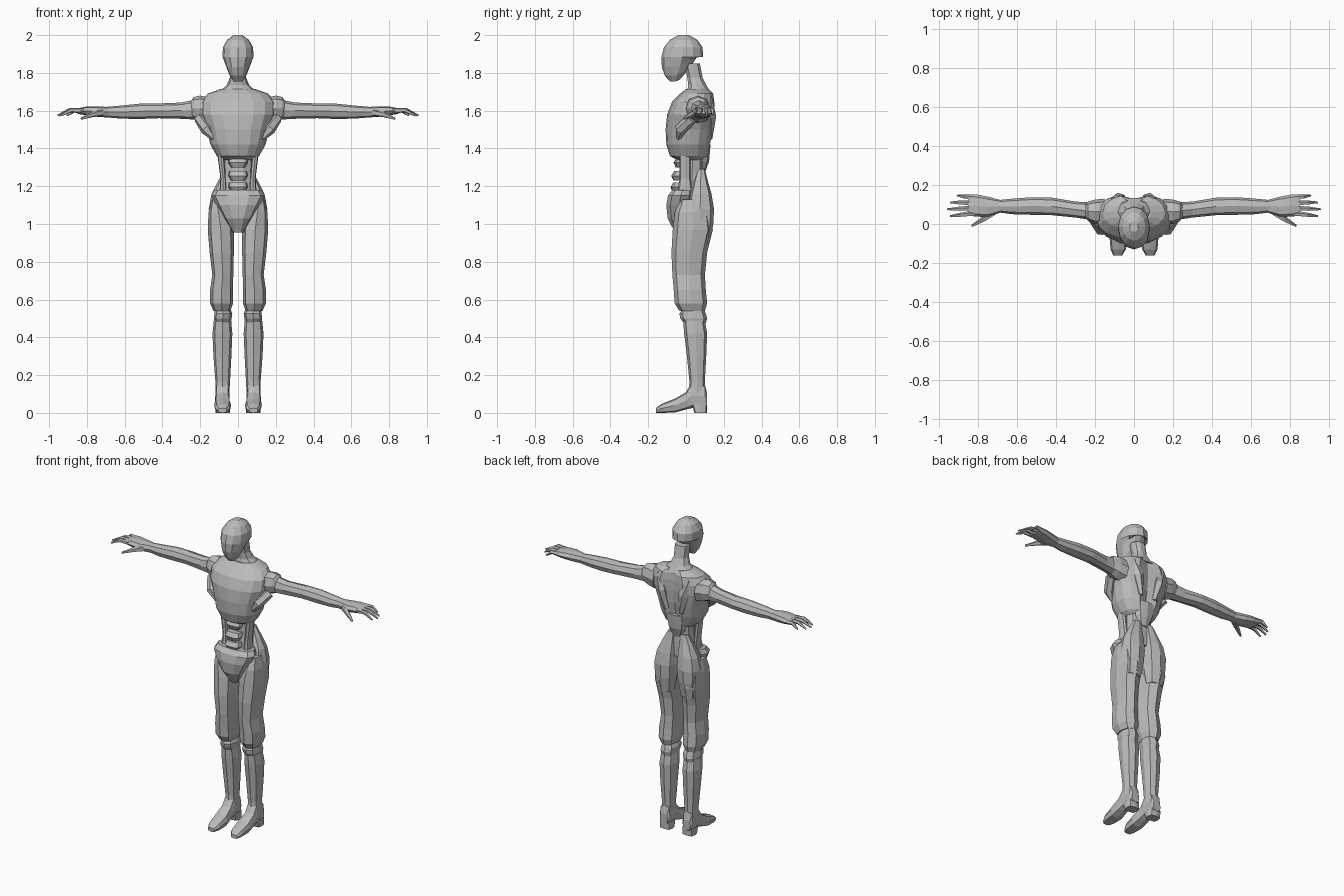
import bpy, bmesh, math
from mathutils import Vector

cube = bpy.data.objects.get("Cube")
if cube:
    bpy.data.objects.remove(cube, do_unlink=True)

grey = bpy.data.materials.new("plain grey")
grey.use_nodes = True
grey.diffuse_color = (.5, .5, .5, 1)
grey.node_tree.nodes["Principled BSDF"].inputs["Base Color"].default_value = grey.diffuse_color


def skin(name, loops, mirrored=False, shape=None):
    """Bridge closed loops of points, cap both ends, flat shaded."""
    bm = bmesh.new()
    rings = [[bm.verts.new(point) for point in loop] for loop in loops]
    count = len(rings[0])
    for low, high in zip(rings, rings[1:]):
        for i in range(count):
            j = (i + 1) % count
            bm.faces.new((low[i], low[j], high[j], high[i]))
    bm.faces.new(rings[0])
    bm.faces.new(rings[-1])
    if shape:
        for vert in bm.verts:
            shape(vert.co)
    bmesh.ops.recalc_face_normals(bm, faces=bm.faces)
    mesh = bpy.data.meshes.new(name)
    bm.to_mesh(mesh)
    bm.free()
    mesh.materials.append(grey)
    obj = bpy.data.objects.new(name, mesh)
    bpy.context.collection.objects.link(obj)
    if mirrored:
        obj.modifiers.new("both sides", "MIRROR").use_axis[0] = True
    return obj


def outline(low_a, high_a, low_b, high_b, sides, power):
    """Rounded-box section filling the given extents."""
    points = []
    for i in range(sides):
        turn = math.tau * i / sides
        c, s = math.cos(turn), math.sin(turn)
        c = math.copysign(abs(c) ** (2 / power), c)
        s = math.copysign(abs(s) ** (2 / power), s)
        points.append(((low_a + high_a + (high_a - low_a) * c) / 2,
                       (low_b + high_b + (high_b - low_b) * s) / 2))
    return points


def central(name, sections, sides=12, power=2.3, shape=None):
    """Upright body part on the centre line: height, half width, front, back."""
    return skin(name, [[(a, b, z) for a, b in outline(-half, half, front, back, sides, power)]
                       for z, half, front, back in sections], shape=shape)


def upright(name, sections, sides=8, power=2.5):
    """Paired upright part: height, inner, outer, front, back."""
    return skin(name, [[(a, b, z) for a, b in outline(*extent, sides, power)]
                       for z, *extent in sections], mirrored=True)


def sideways(name, sections, sides=8, power=2.3):
    """Paired part along x: reach, front, back, bottom, top."""
    return skin(name, [[(x, a, b) for a, b in outline(*extent, sides, power)]
                       for x, *extent in sections], mirrored=True)


def rod(name, path, radii, sides=5):
    """Paired tapered rod following a path."""
    path = [Vector(point) for point in path]
    loops = []
    for i, (point, radius) in enumerate(zip(path, radii)):
        along = path[min(i + 1, len(path) - 1)] - path[max(i - 1, 0)]
        turn = along.to_track_quat("Z", "Y")
        loops.append([point + turn @ Vector((radius * math.cos(math.tau * k / sides),
                                             radius * math.sin(math.tau * k / sides), 0))
                      for k in range(sides)])
    return skin(name, loops, mirrored=True)


# Head: egg shape with the chin pulled forward and the nape raised
def lift_nape(co):
    if co.z < 1.84:
        co.z += max(0, co.y + .05) * .6

central("head", [(1.755, .022, -.085, -.03), (1.785, .045, -.112, .02),
                 (1.83, .066, -.128, .07), (1.885, .082, -.13, .09),
                 (1.935, .08, -.117, .088), (1.975, .058, -.085, .06),
                 (2, .022, -.04, .015)], power=2.1, shape=lift_nape)
central("neck", [(1.69, .11, .0, .135), (1.735, .06, .01, .11),
                 (1.775, .043, .005, .09), (1.85, .045, -.01, .075)], sides=10)


# Chest: barrel with a groove down the spine
def spine_groove(co):
    if abs(co.x) < .02 and co.y > .08:
        co.y -= .03

central("chest", [(1.34, .085, -.05, .1), (1.36, .112, -.085, .12),
                  (1.42, .146, -.104, .135), (1.5, .165, -.108, .15),
                  (1.58, .195, -.1, .158), (1.645, .195, -.075, .158),
                  (1.69, .16, -.03, .15), (1.715, .09, .0, .125)],
        sides=16, power=2.2, shape=spine_groove)
central("lower_back", [(1.27, .03, .06, .1), (1.33, .06, .05, .122), (1.42, .08, .05, .13)], sides=8)
rod("side_chest_muscle", [(.13, -.04, 1.45), (.165, -.03, 1.5), (.205, .03, 1.56)],
    [.012, .032, .03], sides=6)
rod("shoulder_blade", [(.055, .12, 1.45), (.075, .125, 1.57), (.1, .11, 1.67)],
    [.02, .036, .03], sides=6)

# Waist: core, three belly plates and side columns
central("waist", [(1.14, .1, -.05, .1), (1.2, .085, -.04, .1),
                  (1.27, .08, -.03, .095), (1.37, .085, -.03, .1)], sides=10)
for number, (height, front) in enumerate([(1.195, -.082), (1.255, -.078), (1.325, -.066)]):
    central(f"belly_plate_{number + 1}", [(height - .026, .035, front + .012, .0),
                                          (height, .052, front, .0),
                                          (height + .026, .045, front + .016, .0)], power=3)
upright("waist_column", [(1.17, .06, .098, -.045, .035), (1.24, .065, .093, -.035, .025),
                         (1.36, .075, .108, -.035, .025)], power=3)

# Pelvis: front shield narrowing to the crotch, and the seat behind
central("pelvis_shield", [(.955, .03, -.06, .03), (1.03, .075, -.1, .04),
                          (1.1, .115, -.107, .04), (1.15, .142, -.098, .04),
                          (1.18, .125, -.075, .04)], sides=10, power=2.6)
upright("buttock", [(.9, .03, .14, .03, .125), (1.0, .015, .15, .0, .145),
                    (1.08, .008, .155, .0, .148), (1.16, .01, .14, .02, .135),
                    (1.23, .015, .105, .04, .115), (1.29, .02, .07, .06, .1)])

# Legs
upright("thigh", [(.54, .04, .13, -.035, .1), (.58, .026, .148, -.06, .112),
                  (.65, .026, .148, -.065, .105), (.73, .025, .136, -.072, .1),
                  (.85, .022, .15, -.077, .112), (.97, .022, .16, -.07, .142),
                  (1.06, .05, .156, -.06, .13), (1.13, .09, .14, -.03, .09)])
upright("knee", [(.46, .04, .12, .0, .1), (.5, .034, .128, -.03, .112),
                 (.525, .03, .125, -.035, .105), (.56, .045, .12, -.01, .09)])
upright("shin", [(.1, .046, .118, .015, .1), (.17, .042, .12, .018, .1),
                 (.3, .035, .13, .005, .107), (.42, .03, .135, -.01, .112),
                 (.49, .036, .128, -.015, .1)])

# Feet: sections along y, with a raised arch and a separate heel
foot_sections = [(-.16, .06, .105, .0, .025), (-.13, .042, .12, .0, .047),
                 (-.06, .036, .126, .002, .075), (.0, .045, .122, .018, .11),
                 (.03, .044, .12, .025, .16), (.1, .046, .118, .025, .15),
                 (.112, .055, .11, .035, .1)]
skin("foot", [[(a, y, b) for a, b in outline(*extent, 8, 3.2)]
              for y, *extent in foot_sections], mirrored=True)
upright("heel", [(0, .042, .12, .045, .11), (.05, .044, .12, .03, .112)], power=4)

# Arms
sideways("shoulder", [(.15, .0, .13, 1.53, 1.67), (.2, .0, .125, 1.54, 1.68),
                      (.235, .015, .115, 1.555, 1.672), (.25, .03, .105, 1.57, 1.65)])
sideways("arm", [(.21, .02, .11, 1.552, 1.662), (.3, .033, .115, 1.557, 1.643),
                 (.42, .045, .135, 1.56, 1.638), (.52, .047, .137, 1.556, 1.637),
                 (.62, .05, .13, 1.558, 1.627), (.7, .06, .122, 1.565, 1.62)])

# Hands: palm, four bent fingers and a thumb
sideways("palm", [(.68, .06, .122, 1.563, 1.62), (.75, .035, .14, 1.568, 1.622),
                  (.8, .038, .15, 1.575, 1.622), (.85, .042, .15, 1.583, 1.612)], power=2.6)
fingers = {"index": (.054, .94, .04), "middle": (.08, .955, .075),
           "ring": (.108, .94, .11), "little": (.136, .905, .145)}
for label, (root, reach, tip) in fingers.items():
    middle = (.83 + reach) / 2
    rod(f"{label}_finger", [(.82, root, 1.6), (middle, (root + tip) / 2, 1.602),
                            (reach, tip, 1.574)], [.014, .012, .005])
rod("thumb", [(.72, .06, 1.59), (.77, .025, 1.58), (.83, -.01, 1.557)], [.02, .015, .006])
